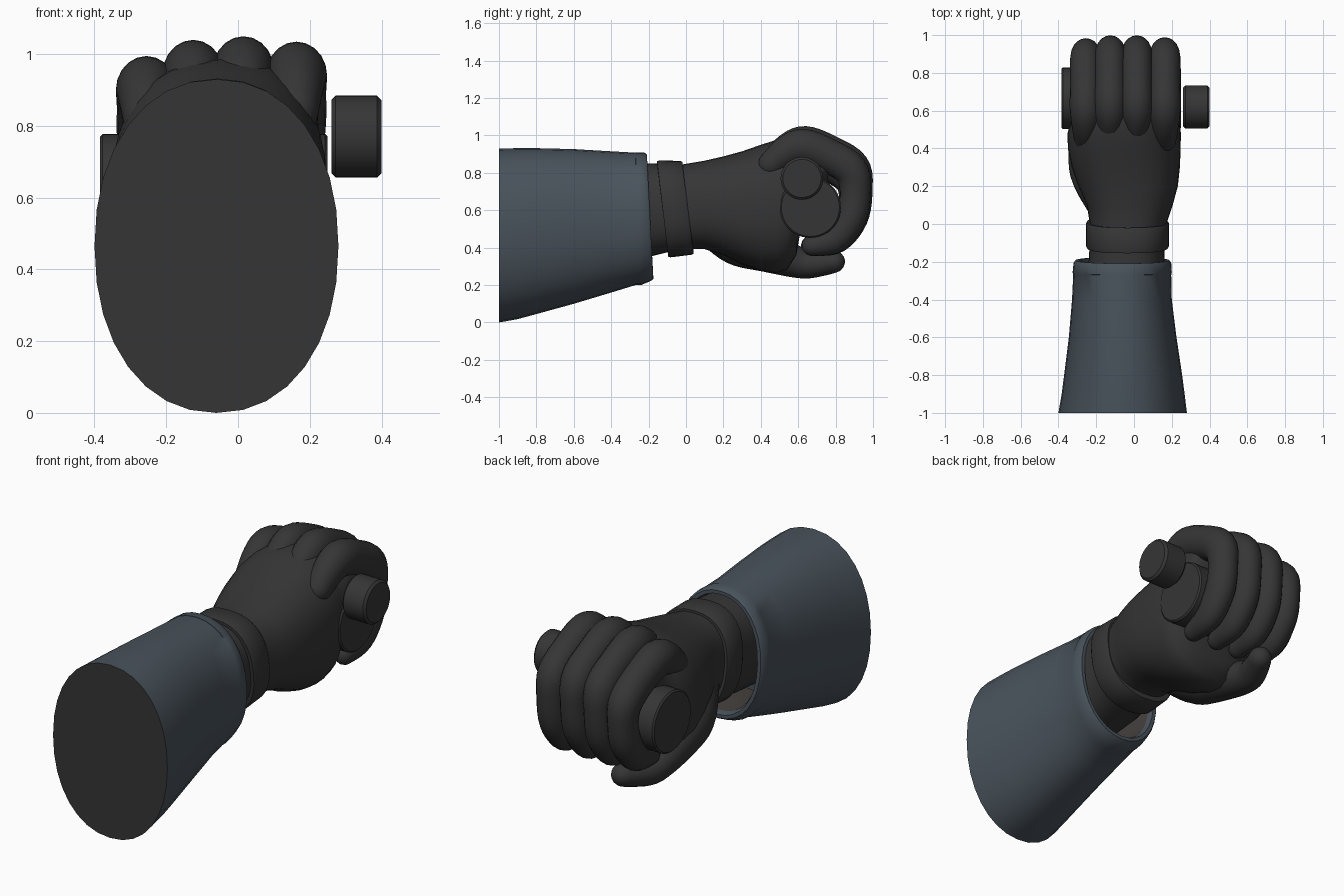
import bpy, bmesh, math
from mathutils import Vector

if "Cube" in bpy.data.objects:
    bpy.data.objects.remove(bpy.data.objects["Cube"])


def material(name, rgb):
    m = bpy.data.materials.new(name)
    m.diffuse_color = (*rgb, 1)
    m.use_nodes = True
    m.node_tree.nodes["Principled BSDF"].inputs["Base Color"].default_value = m.diffuse_color
    return m


GLOVE = material("dark_grey", (0.036, 0.036, 0.036))
CLOTH = material("slate_blue", (0.066, 0.085, 0.105))
LINING = material("warm_grey", (0.055, 0.048, 0.045))
N = 32


def skin(name, rings, mats, cap0=True, cap1=True, angle=40, rule=None):
    """Join rings of points into a smooth surface."""
    bm = bmesh.new()
    vs = [[bm.verts.new(p) for p in r] for r in rings]
    n = len(rings[0])
    for i in range(len(vs) - 1):
        for j in range(n):
            k = (j + 1) % n
            f = bm.faces.new((vs[i][j], vs[i][k], vs[i + 1][k], vs[i + 1][j]))
            f.material_index = rule(i) if rule else 0
    if cap0:
        bm.faces.new(vs[0][::-1]).material_index = rule(-1) if rule else 0
    if cap1:
        bm.faces.new(vs[-1])
    bmesh.ops.recalc_face_normals(bm, faces=bm.faces)
    me = bpy.data.meshes.new(name)
    bm.to_mesh(me)
    bm.free()
    ob = bpy.data.objects.new(name, me)
    bpy.context.collection.objects.link(ob)
    for m in mats:
        me.materials.append(m)
    bpy.ops.object.select_all(action='DESELECT')
    ob.select_set(True)
    bpy.context.view_layer.objects.active = ob
    bpy.ops.object.shade_smooth_by_angle(angle=math.radians(angle))
    return ob


def oval(y, x0, x1, z0, z1, shear=0.0, e=2.4):
    """Rounded cross-section at y, optionally leaning with height."""
    out = []
    for i in range(N):
        a = 2 * math.pi * i / N
        c, s = math.cos(a), math.sin(a)
        x = math.copysign(abs(c) ** (2 / e), c)
        z = math.copysign(abs(s) ** (2 / e), s)
        out.append(((x0 + x1) / 2 + x * (x1 - x0) / 2, y + shear * z,
                    (z0 + z1) / 2 + z * (z1 - z0) / 2))
    return out


def catmull(p, steps=5):
    out = []
    for i in range(len(p) - 1):
        a, b, c, d = p[max(i - 1, 0)], p[i], p[i + 1], p[min(i + 2, len(p) - 1)]
        for s in range(steps):
            t = s / steps
            out.append(0.5 * (2 * b + (c - a) * t + (2 * a - 5 * b + 4 * c - d) * t * t
                              + (3 * b - a - 3 * c + d) * t ** 3))
    return out + [p[-1]]


def digit(name, pts, wide=1.0):
    """Round-ended tube; each point is (x, y, z, radius)."""
    path = catmull([Vector(p) for p in pts])
    cen = [p.to_3d() for p in path]
    rad = [p.w for p in path]
    t0, t1 = (cen[0] - cen[1]).normalized(), (cen[-1] - cen[-2]).normalized()
    arcs = [math.radians(a) for a in (22, 45, 65, 82)]
    head = [(cen[0] + t0 * rad[0] * math.sin(a), rad[0] * math.cos(a)) for a in reversed(arcs)]
    tail = [(cen[-1] + t1 * rad[-1] * math.sin(a), rad[-1] * math.cos(a)) for a in arcs]
    full = head + list(zip(cen, rad)) + tail
    rings = []
    for i, (c, r) in enumerate(full):
        t = (full[min(i + 1, len(full) - 1)][0] - full[max(i - 1, 0)][0]).normalized()
        side = (Vector((1, 0, 0)) - t * t.x).normalized()
        up = side.cross(t)
        rings.append([c + side * (r * wide * math.cos(a)) + up * (r * math.sin(a))
                      for a in (2 * math.pi * k / 20 for k in range(20))])
    return skin(name, rings, [GLOVE], angle=60)


def rod(name, x0, x1, y, z, r, bevel=0.008):
    """Cylinder along x with softened rims."""
    prof = [(x0, r - bevel), (x0 + bevel, r), (x1 - bevel, r), (x1, r - bevel)]
    return skin(name, [[(x, y + q * math.cos(2 * math.pi * k / 40),
                         z + q * math.sin(2 * math.pi * k / 40)) for k in range(40)]
                       for x, q in prof], [GLOVE], angle=35)


# Sleeve: outer cloth, turned lip, inner lining and dark rear end
sleeve = [(-1, -.40, .28, 0, .93), (-.9, -.383, .268, .018, .932), (-.8, -.37, .255, .045, .932),
          (-.6, -.345, .225, .1, .927), (-.4, -.328, .2, .16, .915), (-.27, -.322, .197, .2, .908),
          (-.255, -.325, .2, .2, .91, -.015), (-.205, -.32, .197, .222, .908, -.017),
          (-.192, -.31, .187, .232, .898, -.017), (-.192, -.29, .168, .25, .88, -.017),
          (-.22, -.28, .16, .262, .87, -.017), (-.5, -.28, .16, .25, .86)]
skin("sleeve", [oval(*r, **({"e": 2.15})) for r in sleeve], [CLOTH, GLOVE, LINING],
     cap1=False, rule=lambda i: 1 if i < 0 else 2 if i > 9 else 0)

# Wrist and palm
hand = [(-.6, -.27, .18, .33, .85), (-.2, -.24, .16, .35, .85), (-.02, -.23, .165, .395, .845),
        (.1, -.25, .205, .392, .865), (.2, -.295, .232, .36, .888), (.3, -.33, .243, .31, .915),
        (.4, -.35, .247, .275, .95), (.48, -.352, .248, .265, .975), (.54, -.335, .243, .28, .985),
        (.59, -.31, .23, .36, .985), (.63, -.3, .225, .6, .985), (.76, -.28, .21, .75, .94)]
skin("palm_and_wrist", [oval(*r) for r in hand], [GLOVE], angle=70)

# Wrist strap, leaning back at the top
strap = [(-.125, -.235, .165, .36, .85), (-.125, -.25, .18, .352, .862), (-.115, -.255, .186, .348, .866),
         (.0, -.255, .186, .362, .864), (.01, -.25, .18, .368, .858), (.01, -.22, .16, .39, .84)]
skin("wrist_strap", [oval(*r, -.03) for r in strap], [GLOVE])

# Four fingers curled around the handle
curl = [(.46, .85, .07), (.54, .915, .085), (.63, .945, .095), (.76, .90, .092), (.885, .82, .092),
        (.91, .7, .082), (.885, .56, .083), (.80, .445, .075), (.68, .41, .055)]
for name, x, dy, dz in (("index_finger", -.255, -.01, -.045), ("middle_finger", -.125, .005, 0),
                        ("ring_finger", .015, .005, .01), ("little_finger", .163, -.005, -.005)):
    digit(name, [(x, y + dy, z + dz * min(1, max(0, (z - .5) / .3)), r) for y, z, r in curl], .9)

# Thumb passing under the handle
digit("thumb", [(-.15, .12, .53, .11), (-.2, .28, .445, .14), (-.235, .45, .375, .11),
                (-.24, .62, .315, .08), (-.21, .72, .315, .068), (-.18, .79, .325, .06)])

# Gripped handle and its offset end button
rod("handle", -.385, .25, .665, .615, .163)
rod("handle_button", .26, .40, .62, .77, .114, .012)
